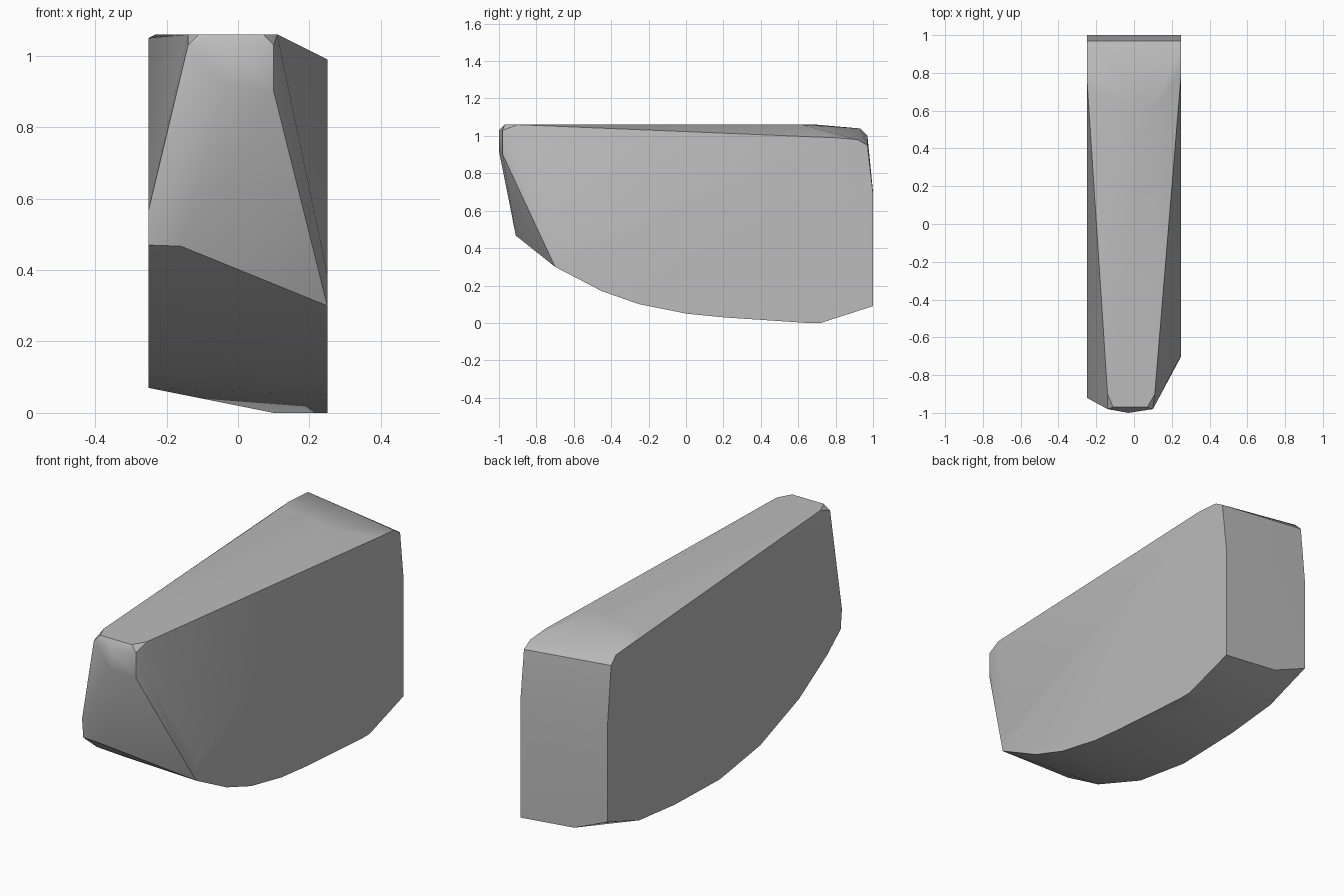
import bpy
import bmesh
import math

default_cube = bpy.data.objects.get("Cube")
if default_cube:
    bpy.data.objects.remove(default_cube, do_unlink=True)

HALF_WIDTH = 0.25

# Side outlines as (y, z), running along the belly and up the back
left_profile = [(-.69, .39), (-.7, .3), (-.6, .25), (-.45, .17), (-.25, .1),
                (0, .05), (.2, .03), (.65, 0), (.72, 0), (1, .09),
                (1, .69), (.97, .95), (.92, .98), (.8, .99)]
right_profile = [(-.92, .57), (-.91, .47), (-.8, .38), (-.57, .24), (-.25, .12),
                 (.08, .07), (.45, .08), (.74, .11), (1, .2),
                 (1, .7), (.97, 1), (.93, 1.04), (.78, 1.05)]

# Narrow flat top, blunt nose and the low points of the belly
top_points = [(x, y, 1.06) for x, y in
              [(-.11, -.97), (.07, -.97), (-.14, -.9), (.11, -.9), (.1, .62), (-.23, .7)]]
nose_points = [(-.14, -.98, 1.03), (.1, -.98, 1.03), (.1, -.98, .9),
               (-.03, -1, 1.03), (-.03, -1, .92), (-.16, -.91, .467)]
belly_points = [(.1, .7, 0), (-.06, 1, .12)]


def hull_object(name, points, material):
    """Wrap points in a convex solid and merge its flat facets."""
    bm = bmesh.new()
    for point in points:
        bm.verts.new(point)
    result = bmesh.ops.convex_hull(bm, input=bm.verts[:])
    spare = set(result["geom_interior"]) | set(result["geom_unused"])
    loose = [v for v in spare if isinstance(v, bmesh.types.BMVert)]
    bmesh.ops.delete(bm, geom=loose, context="VERTS")
    bmesh.ops.dissolve_limit(bm, angle_limit=math.radians(1),
                             verts=bm.verts[:], edges=bm.edges[:])
    bmesh.ops.recalc_face_normals(bm, faces=bm.faces[:])
    mesh = bpy.data.meshes.new(name)
    bm.to_mesh(mesh)
    bm.free()
    mesh.materials.append(material)
    obj = bpy.data.objects.new(name, mesh)
    bpy.context.collection.objects.link(obj)
    return obj


# Plain grey stone
grey = bpy.data.materials.new("stone grey")
grey.use_nodes = True
colour = (.5, .5, .5, 1)
grey.diffuse_color = colour
for node in grey.node_tree.nodes:
    if node.type == "BSDF_PRINCIPLED":
        node.inputs["Base Color"].default_value = colour

# Faceted stone block
points = [(HALF_WIDTH, y, z) for y, z in left_profile]
points += [(-HALF_WIDTH, y, z) for y, z in right_profile]
points += top_points + nose_points + belly_points
block = hull_object("stone_block", points, grey)

# Soft shading over shallow facets, crisp edges elsewhere
bpy.ops.object.select_all(action="DESELECT")
block.select_set(True)
bpy.context.view_layer.objects.active = block
bpy.ops.object.shade_smooth_by_angle(angle=math.radians(30))
